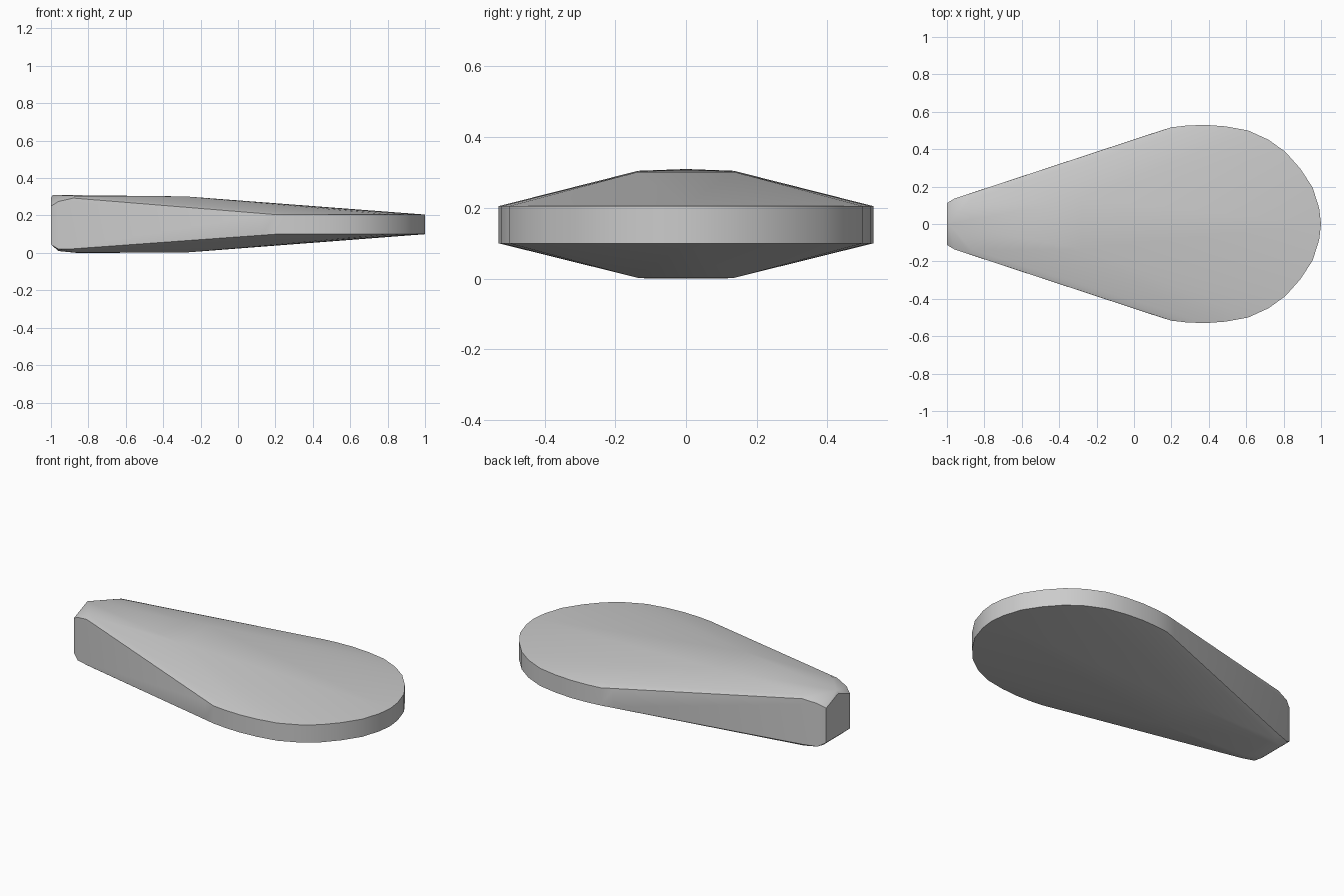
import bpy, bmesh, math

cube = bpy.data.objects.get("Cube")
if cube:
    bpy.data.objects.remove(cube, do_unlink=True)

# Plain grey finish
grey = bpy.data.materials.new("plain grey")
grey.use_nodes = True
colour = (0.6, 0.6, 0.6, 1)
grey.diffuse_color = colour
bsdf = next(n for n in grey.node_tree.nodes if n.type == 'BSDF_PRINCIPLED')
bsdf.inputs["Base Color"].default_value = colour

# Round blade: half outline, raised to a thin vertical rim
blade = [(0.13, 0.495), (0.2, 0.517), (0.28, 0.526), (0.38, 0.53), (0.49, 0.522),
         (0.61, 0.5), (0.72, 0.45), (0.81, 0.385), (0.89, 0.295), (0.955, 0.195),
         (0.99, 0.085), (1.0, 0.0)]
points = [(x, y, z) for x, y in blade for z in (0.1, 0.205)]

# Thick narrow handle with a blunt, chamfered end
points += [(-0.28, 0.135, 0.302), (-0.28, 0.135, 0.002),
           (-0.87, 0.135, 0.305), (-0.87, 0.135, 0.002),
           (-0.88, 0.162, 0.293), (-0.88, 0.162, 0.022),
           (-0.96, 0.136, 0.275), (-0.96, 0.136, 0.02),
           (-1.0, 0.112, 0.25), (-1.0, 0.112, 0.045),
           (-0.99, 0.0, 0.31), (-1.0, 0.0, 0.295),
           (-0.96, 0.08, 0.01), (-0.86, 0.1, 0.0)]

# Stretch one skin over the mirrored blade and handle
bm = bmesh.new()
for x, y, z in points:
    for side in ((1, -1) if y else (1,)):
        bm.verts.new((x, y * side, z))
hull = bmesh.ops.convex_hull(bm, input=bm.verts[:])
loose = {g for g in hull["geom_interior"] + hull["geom_unused"]
         if isinstance(g, bmesh.types.BMVert)}
bmesh.ops.delete(bm, geom=list(loose), context='VERTS')
bmesh.ops.recalc_face_normals(bm, faces=bm.faces[:])

mesh = bpy.data.meshes.new("paddle_body")
bm.to_mesh(mesh)
bm.free()
mesh.materials.append(grey)
paddle = bpy.data.objects.new("paddle_body", mesh)
bpy.context.collection.objects.link(paddle)

# Soft shading with crisp rim and end
bpy.ops.object.select_all(action='DESELECT')
paddle.select_set(True)
bpy.context.view_layer.objects.active = paddle
bpy.ops.object.shade_smooth_by_angle(angle=math.radians(30))
